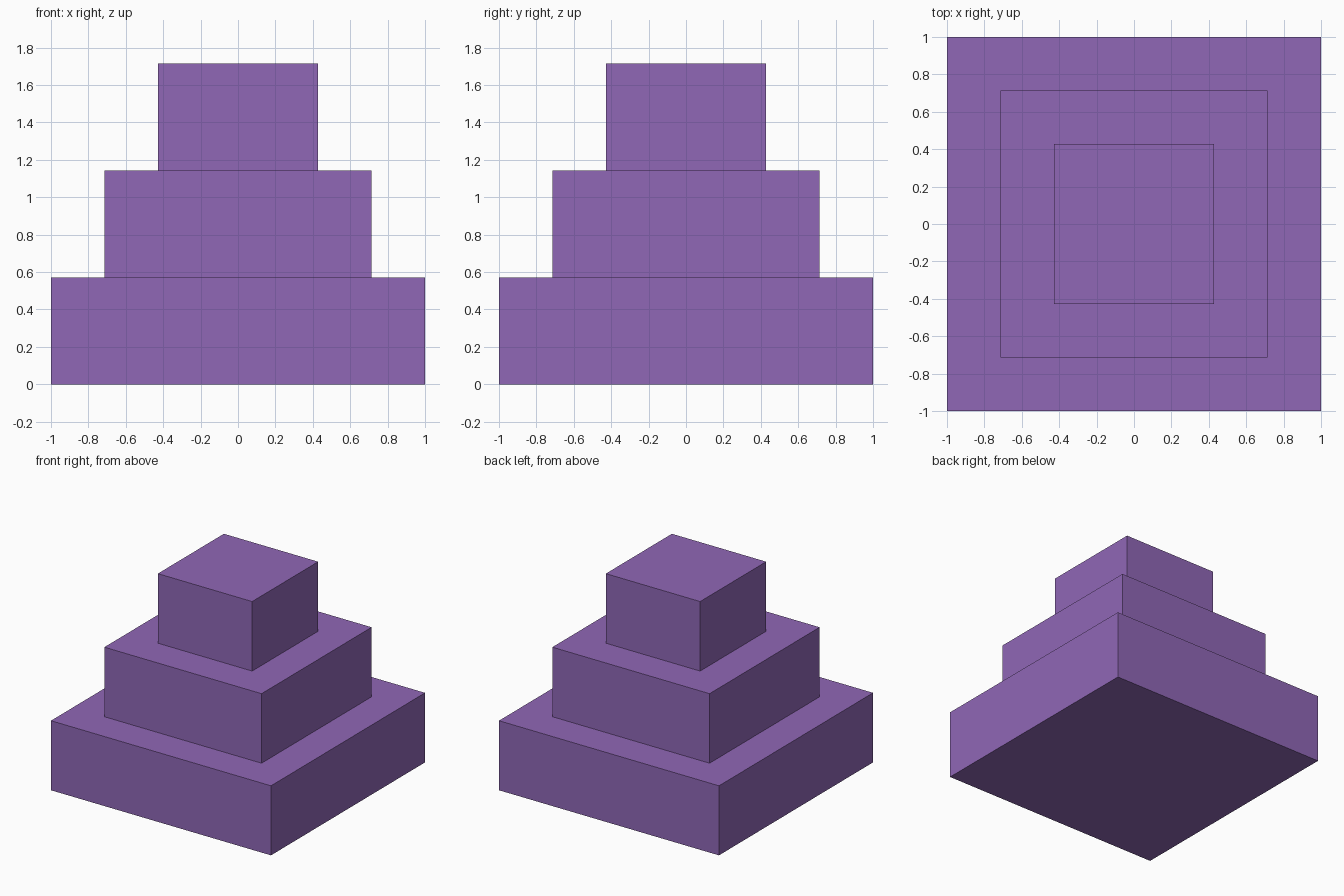
import bpy

if "Cube" in bpy.data.objects:
    bpy.data.objects.remove(bpy.data.objects["Cube"])

# One flat purple for the whole model
purple = bpy.data.materials.new("purple")
purple.diffuse_color = (0.279, 0.136, 0.468, 1.0)
purple.use_nodes = True
purple.node_tree.nodes["Principled BSDF"].inputs["Base Color"].default_value = purple.diffuse_color

UNIT = 2 / 7          # the widest tier is seven units across
TIER_HEIGHT = 2 * UNIT


def tier(name, level, width):
    """Square block stacked at the given level."""
    bpy.ops.mesh.primitive_cube_add(size=1, location=(0, 0, (level + 0.5) * TIER_HEIGHT))
    block = bpy.context.object
    block.name = name
    block.scale = (width, width, TIER_HEIGHT)
    bpy.ops.object.transform_apply(location=False, rotation=False, scale=True)
    block.data.materials.append(purple)


# Three stacked square tiers, each two units narrower than the one below
for level, name in enumerate(("bottom_tier", "middle_tier", "top_tier")):
    tier(name, level, (7 - 2 * level) * UNIT)
